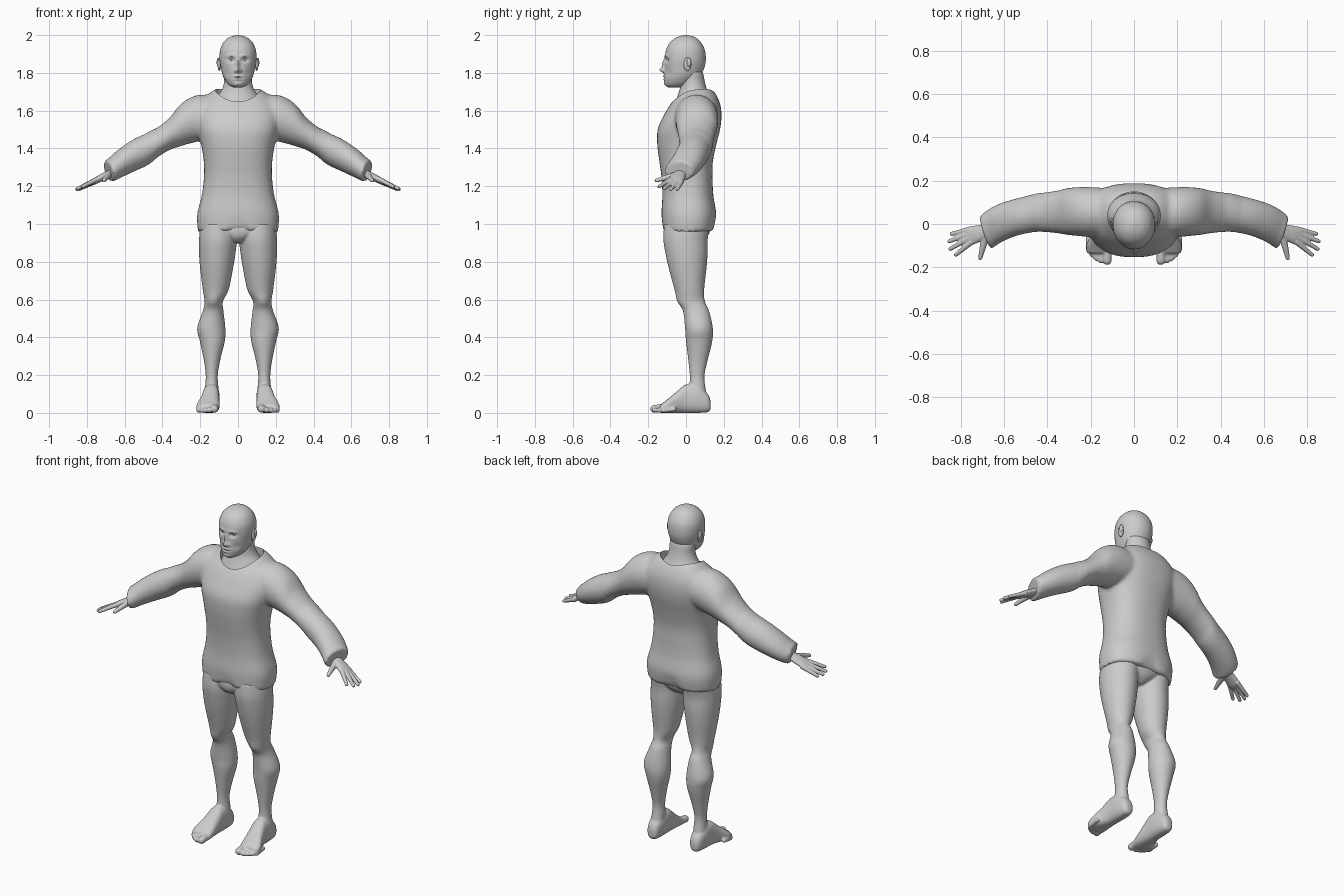
import bpy, bmesh, math
from mathutils import Vector

grey = bpy.data.materials.new("plain grey")
grey.diffuse_color = (0.6, 0.6, 0.6, 1)


def loft(bm, axis, rows, sx=1, n=48, steps=5, p=2.0, tweak=None):
    """Rows are (t, a0, a1, b0, b1): extents of rounded sections along an axis."""
    dense = []
    for i in range(len(rows) - 1):
        q = [rows[max(i - 1, 0)], rows[i], rows[i + 1], rows[min(i + 2, len(rows) - 1)]]
        for s in range(steps):
            u = s / steps
            dense.append([0.5 * (2 * b + (c - a) * u + (2 * a - 5 * b + 4 * c - d) * u * u
                                 + (3 * b - a - 3 * c + d) * u ** 3) for a, b, c, d in zip(*q)])
    dense.append(list(rows[-1]))
    rings = []
    for t, a0, a1, b0, b1 in dense:
        ring = []
        for k in range(n):
            w = 2 * math.pi * k / n
            c, s = math.cos(w), math.sin(w)
            a = (a0 + a1) / 2 + (a1 - a0) / 2 * math.copysign(abs(c) ** (2 / p), c)
            b = (b0 + b1) / 2 + (b1 - b0) / 2 * math.copysign(abs(s) ** (2 / p), s)
            co = Vector({'x': (t, a, b), 'y': (a, t, b), 'z': (a, b, t)}[axis])
            if tweak:
                tweak(co)
            co.x *= sx
            ring.append(bm.verts.new(co))
        rings.append(ring)
    for r, q in zip(rings, rings[1:]):
        for k in range(n):
            bm.faces.new((r[k], r[(k + 1) % n], q[(k + 1) % n], q[k]))
    bm.faces.new(rings[0])
    bm.faces.new(rings[-1])


def capsule(bm, p0, p1, r0, r1, sx=1):
    p0, p1 = Vector(p0), Vector(p1)
    rot = (p1 - p0).to_track_quat('Z', 'Y')
    for v in bmesh.ops.create_uvsphere(bm, u_segments=16, v_segments=11, radius=1)['verts']:
        end, r = (p1, r1) if v.co.z > 0 else (p0, r0)
        v.co = end + rot @ (v.co * r)
        v.co.x *= sx


def ellipsoid(bm, c, r):
    for v in bmesh.ops.create_uvsphere(bm, u_segments=24, v_segments=16, radius=1)['verts']:
        v.co = Vector((c[0] + v.co.x * r[0], c[1] + v.co.y * r[1], c[2] + v.co.z * r[2]))


def finish(bm, name, voxel=0, smooth=0, cutter=None):
    bmesh.ops.recalc_face_normals(bm, faces=bm.faces[:])
    me = bpy.data.meshes.new(name)
    bm.to_mesh(me)
    bm.free()
    ob = bpy.data.objects.new(name, me)
    bpy.context.collection.objects.link(ob)
    if voxel:
        m = ob.modifiers.new("blend", 'REMESH')
        m.mode, m.voxel_size = 'VOXEL', voxel
    if smooth:
        m = ob.modifiers.new("soften", 'SMOOTH')
        m.factor, m.iterations = 0.5, smooth
    if cutter:
        m = ob.modifiers.new("cut", 'BOOLEAN')
        m.operation, m.solver, m.object = 'DIFFERENCE', 'EXACT', cutter
    if ob.modifiers:
        bpy.context.view_layer.update()
        dg = bpy.context.evaluated_depsgraph_get()
        new = bpy.data.meshes.new_from_object(ob.evaluated_get(dg))
        ob.modifiers.clear()
        ob.data = new
    ob.data.materials.clear()
    ob.data.materials.append(grey)
    bpy.ops.object.select_all(action='DESELECT')
    bpy.context.view_layer.objects.active = ob
    ob.select_set(True)
    bpy.ops.object.shade_smooth_by_angle(angle=math.radians(50))
    return ob


def sym(rows):
    return [(z, -rx, rx, y0, y1) for z, rx, y0, y1 in rows]


# Neckline cutter (oval seen from above)
bm = bmesh.new()
loft(bm, 'z', [(1.57, -.122, .122, -.072, .148), (1.9, -.122, .122, -.072, .148)], steps=1)
cutter = finish(bm, "neckline_cutter")
cutter.hide_render = True


# Shirt: torso with an arched hem, and sleeves with slanted cuffs
def hem(co):
    f = max(0, min(1, (1.06 - co.z) / 0.1))
    co.z += 0.05 * f * math.exp(-(co.x / 0.055) ** 2)


def cuff(co):
    f = max(0, min(1, (co.x - 0.5) / 0.18))
    co.x += f * (0.32 * (co.y + 0.04) - 0.25 * (1.28 - co.z))


bm = bmesh.new()
loft(bm, 'z', sym([
    (.96, .212, -.125, .15), (1.05, .216, -.13, .16), (1.15, .192, -.125, .145),
    (1.25, .18, -.13, .14), (1.33, .181, -.141, .142), (1.42, .195, -.152, .16),
    (1.5, .215, -.15, .18), (1.57, .225, -.12, .188), (1.63, .21, -.085, .182),
    (1.68, .165, -.045, .162), (1.71, .125, -.02, .14), (1.73, .08, 0, .11)]),
    n=96, p=2.4, tweak=hem)
for sx in (1, -1):
    loft(bm, 'x', [
        (.1, -.06, .165, 1.47, 1.68), (.2, -.06, .17, 1.44, 1.684), (.26, -.055, .17, 1.425, 1.665),
        (.31, -.05, .165, 1.41, 1.628), (.36, -.042, .153, 1.393, 1.565),
        (.42, -.037, .145, 1.358, 1.515), (.465, -.038, .138, 1.32, 1.492),
        (.53, -.052, .118, 1.285, 1.455), (.6, -.078, .09, 1.253, 1.4),
        (.66, -.105, .055, 1.23, 1.35), (.685, -.117, .035, 1.225, 1.338)], sx, tweak=cuff)
finish(bm, "shirt", 0.01, 5, cutter)
bpy.data.objects.remove(cutter)

# Hips, legs, feet and toes
bm = bmesh.new()
loft(bm, 'z', sym([(.9, .04, -.08, .07), (.93, .1, -.11, .11), (.98, .19, -.117, .13),
                   (1.1, .18, -.1, .12)]))
toes = [(.124, -.168, .021), (.153, -.168, .014), (.174, -.158, .013),
        (.193, -.143, .012), (.21, -.122, .012)]
for sx in (1, -1):
    loft(bm, 'z', [
        (1, .012, .2, -.115, .13), (.92, .006, .206, -.12, .115), (.84, .014, .206, -.108, .114),
        (.76, .027, .2, -.09, .108), (.65, .05, .186, -.06, .096), (.59, .08, .177, -.046, .1),
        (.54, .077, .186, -.016, .122), (.45, .067, .216, -.005, .142), (.38, .07, .202, 0, .139),
        (.28, .094, .181, .012, .115), (.2, .107, .171, .02, .098), (.14, .104, .174, .018, .102),
        (.07, .1, .18, .015, .115)], sx)
    loft(bm, 'y', [
        (.131, .125, .157, .02, .06), (.115, .108, .174, .004, .1), (.06, .098, .185, 0, .145),
        (0, .098, .188, 0, .15), (-.05, .098, .2, 0, .112), (-.1, .098, .22, 0, .07),
        (-.135, .102, .215, 0, .044)], sx, p=2.5)
    for x, y, r in toes:
        capsule(bm, (x, y + .06, r + .008), (x, y, r), r, r, sx)
finish(bm, "legs_and_feet", 0.006, 2)

# Hands: wrist and palm, four fingers, thumb
fingers = [((.755, -.024, 1.224), (.842, -.046, 1.184)), ((.76, -.044, 1.226), (.853, -.08, 1.184)),
           ((.76, -.064, 1.23), (.848, -.115, 1.188)), ((.75, -.083, 1.235), (.822, -.142, 1.198))]
bm = bmesh.new()
for sx in (1, -1):
    loft(bm, 'x', [
        (.58, -.05, .03, 1.275, 1.345), (.66, -.055, .005, 1.25, 1.298),
        (.7, -.075, -.002, 1.235, 1.278), (.745, -.096, -.01, 1.214, 1.254),
        (.775, -.09, -.02, 1.207, 1.234)], sx)
    for p0, p1 in fingers:
        capsule(bm, p0, p1, .0135, .0095, sx)
    capsule(bm, (.685, -.055, 1.258), (.7, -.115, 1.243), .019, .014, sx)
    capsule(bm, (.7, -.115, 1.243), (.71, -.157, 1.23), .014, .01, sx)
finish(bm, "hands", 0.004, 2)

# Neck, flaring into the collar
bm = bmesh.new()
loft(bm, 'z', sym([(1.57, .125, -.07, .145), (1.63, .124, -.064, .142), (1.67, .112, -.048, .13),
                   (1.71, .086, -.034, .112), (1.75, .074, -.03, .1), (1.8, .072, -.025, .09),
                   (1.84, .06, -.02, .07)]))
finish(bm, "neck")

# Head: skull loft with the face shaped by soft bumps (x, z, width, height, depth)
bumps = [(0, 1.815, .013, .013, -.024), (0, 1.845, .009, .026, -.015), (.016, 1.81, .007, .008, -.008),
         (.036, 1.868, .018, .011, .013), (.034, 1.889, .026, .008, -.006),
         (0, 1.783, .024, .005, -.006), (0, 1.766, .02, .006, -.006), (0, 1.775, .026, .003, .003),
         (0, 1.742, .022, .012, -.005), (.055, 1.8, .018, .02, .006)]


def face(co):
    if co.y < -0.02:
        f = min(1, (-0.02 - co.y) / 0.04)
        co.y += f * sum(d * math.exp(-((abs(co.x) - x) / w) ** 2 - ((co.z - z) / h) ** 2)
                        for x, z, w, h, d in bumps)


bm = bmesh.new()
loft(bm, 'z', sym([
    (1.722, .022, -.092, -.02), (1.735, .048, -.108, .02), (1.76, .068, -.114, .055),
    (1.79, .082, -.115, .08), (1.83, .091, -.113, .098), (1.87, .097, -.112, .105),
    (1.92, .095, -.106, .1), (1.96, .078, -.086, .08), (1.985, .052, -.056, .054),
    (1.996, .025, -.028, .027), (2, .004, -.005, .005)]), n=128, steps=8, p=2.1, tweak=face)
finish(bm, "head")

# Eyes and ears
bm = bmesh.new()
for sx in (1, -1):
    ellipsoid(bm, (sx * .035, -.084, 1.868), (.014, .012, .009))
finish(bm, "eyes")
bm = bmesh.new()
for sx in (1, -1):
    ellipsoid(bm, (sx * .099, .008, 1.846), (.009, .02, .036))
    ellipsoid(bm, (sx * .105, .016, 1.856), (.008, .011, .024))
finish(bm, "ears")
